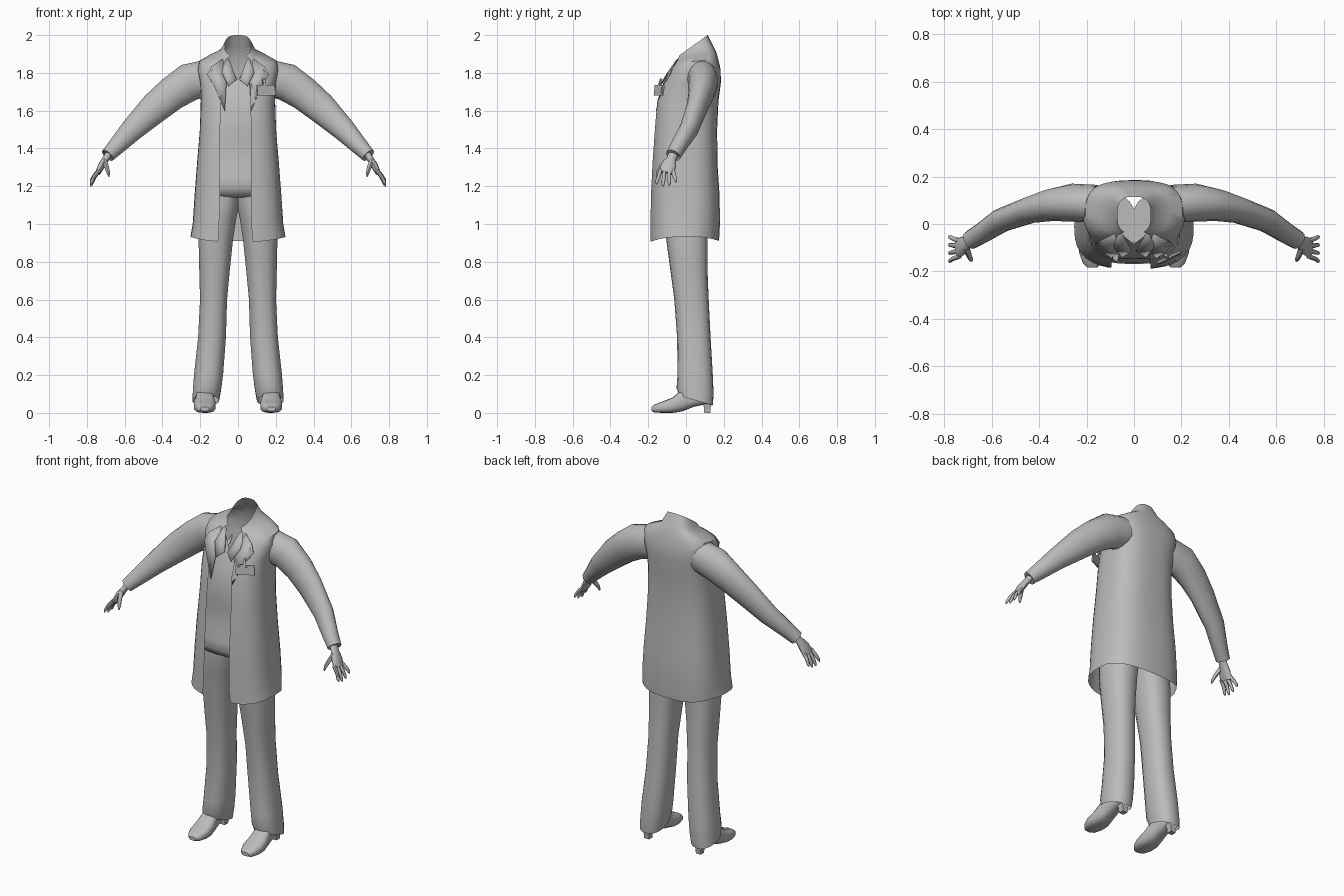
import bpy, bmesh, math
from mathutils import Vector

default_cube = bpy.data.objects.get("Cube")
if default_cube:
    bpy.data.objects.remove(default_cube)

grey = bpy.data.materials.new("plain_grey")
grey.use_nodes = True
grey.diffuse_color = (0.5, 0.5, 0.5, 1)
grey.node_tree.nodes["Principled BSDF"].inputs["Base Color"].default_value = (0.5, 0.5, 0.5, 1)
parts = []


def finish(name, bm, mirrored=False):
    bmesh.ops.recalc_face_normals(bm, faces=bm.faces)
    mesh = bpy.data.meshes.new(name)
    bm.to_mesh(mesh)
    bm.free()
    mesh.materials.append(grey)
    obj = bpy.data.objects.new(name, mesh)
    bpy.context.collection.objects.link(obj)
    if mirrored:
        obj.modifiers.new("other_side", 'MIRROR').use_mirror_merge = False
    parts.append(obj)
    return obj


def loft(name, rings, closed=True, caps=(True, True), mirrored=False):
    """Skin a list of equal point rows."""
    bm = bmesh.new()
    rows = [[bm.verts.new(p) for p in ring] for ring in rings]
    n = len(rows[0])
    for a, b in zip(rows, rows[1:]):
        for i in range(n if closed else n - 1):
            j = (i + 1) % n
            bm.faces.new((a[i], a[j], b[j], b[i]))
    for row, wanted in ((rows[0], caps[0]), (rows[-1], caps[1])):
        if closed and wanted:
            bm.faces.new(row)
    return finish(name, bm, mirrored)


def tube(name, stations, sides=12, caps=(True, True)):
    """Mirrored limb through (centre, thickness, breadth) stations; breadth runs along y."""
    centres = [Vector(s[0]) for s in stations]
    rings = []
    for i, (c, thick, broad) in enumerate(stations):
        d = (centres[min(i + 1, len(centres) - 1)] - centres[max(i - 1, 0)]).normalized()
        n = Vector((0, 1, 0)).cross(d).normalized()
        b = d.cross(n)
        angles = [math.tau * k / sides for k in range(sides)]
        rings.append([centres[i] + n * thick * math.cos(a) + b * broad * math.sin(a) for a in angles])
    return loft(name, rings, caps=caps, mirrored=True)


def power(v, e):
    return math.copysign(abs(v) ** e, v)


# Coat rows: front z, back z, half width, front y, back y, right gap, left gap
E = 0.72
coat_rows = [
    (.905, .91, .24, -.19, .175, .10, .075),
    (1.0, 1.0, .24, -.19, .18, .10, .07),
    (1.15, 1.15, .23, -.188, .178, .095, .07),
    (1.32, 1.32, .217, -.18, .167, .095, .07),
    (1.5, 1.5, .202, -.168, .165, .095, .07),
    (1.65, 1.65, .197, -.155, .172, .09, .065),
    (1.74, 1.75, .2, -.125, .185, .085, .065),
    (1.81, 1.82, .215, -.085, .183, .08, .07),
    (1.85, 1.875, .205, -.06, .17, .075, .07),
    (1.87, 1.91, .15, -.05, .16, .065, .065),
    (1.88, 1.94, .095, -.045, .145, .05, .05),
    (1.89, 2.0, .07, -.04, .115, .04, .04),
]


def coat_ring(row, steps=32):
    zf, zb, w, yf, yb, right, left = row
    start = math.asin((left / w) ** (1 / E))
    end = math.tau - math.asin((right / w) ** (1 / E))
    ring = []
    for k in range(steps + 1):
        t = start + (end - start) * k / steps
        f = (1 - power(math.cos(t), E)) / 2
        z = zf + (zb - zf) * f
        if row is coat_rows[0]:
            z += 0.025 * math.sin(t) ** 2
        flare = 1.05 if row is coat_rows[0] and math.cos(t) > -0.3 else 1
        ring.append((w * flare * power(math.sin(t), E), yf + (yb - yf) * f, z))
    return ring


def front_y(x, z):
    """Depth of the coat front at a given place."""
    for a, b in zip(coat_rows, coat_rows[1:]):
        if z <= b[0] or b is coat_rows[-1]:
            u = max(0, min(1, (z - a[0]) / (b[0] - a[0])))
            w, yf, yb = (a[i] + (b[i] - a[i]) * u for i in (2, 3, 4))
            r = min(abs(x) / w, 0.98)
            return (yf + yb) / 2 - (yb - yf) / 2 * (1 - r ** (2 / E)) ** (E / 2)


loft("coat", [coat_ring(r) for r in coat_rows], closed=False)


def flap(name, outline, lift, mirrored=True):
    """Thin cloth piece lying on the chest, lifted by an amount per corner."""
    bm = bmesh.new()
    vs = [bm.verts.new((x, front_y(x, z) - h, z)) for (x, z), h in zip(outline, lift)]
    bm.faces.new(vs)
    bmesh.ops.triangulate(bm, faces=bm.faces)
    obj = finish(name, bm, mirrored)
    obj.modifiers.new("cloth", 'SOLIDIFY').thickness = 0.004
    return obj


flap("lapel", [(.07, 1.6), (.13, 1.74), (.165, 1.79), (.13, 1.8), (.14, 1.835), (.08, 1.875), (.06, 1.76)],
     [.004, .016, .022, .016, .018, .008, .004])
flap("shirt_collar", [(.008, 1.765), (.05, 1.73), (.085, 1.80), (.07, 1.885), (.045, 1.87)],
     [.004, .014, .014, .006, .002])

# Shirt front with a V neck and a hem that tucks under
shirt = []
levels = 12
for k in range(levels + 1):
    row = []
    for i in range(13):
        x = -0.15 + 0.3 * i / 12
        top = min(1.765 + abs(x) * 1.5, 1.87)
        z = 1.19 + (top - 1.19) * k / levels
        belly = 0.018 + 0.012 * math.sin((z - 1.19) * 9) ** 2
        row.append((x, front_y(x, z) + belly, z))
    shirt.append(row)
hem = [(x, y + 0.025, 1.15) for x, y, z in shirt[0]]
under = [(x, y + 0.06, 1.14) for x, y, z in shirt[0]]
loft("shirt", [under, hem] + shirt, closed=False)

# Badge and its clip
def plate(name, centre, size, turn, tilt):
    bm = bmesh.new()
    bmesh.ops.create_cube(bm, size=1)
    bmesh.ops.scale(bm, vec=size, verts=bm.verts)
    obj = finish(name, bm)
    obj.location = centre
    obj.rotation_euler = (tilt, 0, turn)


plate("badge", (.148, -.142, 1.708), (.105, .008, .055), 0.45, -0.1)
plate("badge_inset", (.146, -.147, 1.708), (.085, .006, .036), 0.45, -0.1)
plate("badge_clip", (.138, -.137, 1.75), (.014, .009, .04), 0.45, -0.35)

# Sleeves with a turned-in cuff
tube("sleeve", [((.16, .085, 1.775), .095, .08), ((.26, .09, 1.75), .1, .08),
                ((.35, .08, 1.69), .09, .068), ((.44, .058, 1.615), .082, .055),
                ((.56, .015, 1.50), .062, .05), ((.64, -.038, 1.415), .047, .043),
                ((.69, -.068, 1.363), .038, .04), ((.685, -.066, 1.368), .026, .028)],
     sides=16, caps=(False, True))

# Hands
tube("palm", [((.68, -.064, 1.375), .02, .026), ((.7, -.078, 1.345), .018, .026),
              ((.722, -.092, 1.31), .019, .04), ((.742, -.103, 1.27), .014, .042)])
for i, label in enumerate(("index", "middle", "ring", "little")):
    y = -.136 + .022 * i
    drop = (0.0, .012, .008, -.01)[i]
    fan = -.02 + .012 * i
    tube(label + "_finger", [((.735, y, 1.285), .011, .011),
                             ((.762, y + fan / 2, 1.25 - drop / 2), .010, .010),
                             ((.776, y + fan, 1.222 - drop), .008, .008),
                             ((.780, y + fan, 1.21 - drop), .003, .003)], sides=8)
tube("thumb", [((.708, -.1, 1.335), .014, .016), ((.695, -.132, 1.3), .012, .013),
               ((.686, -.15, 1.27), .009, .01), ((.683, -.155, 1.25), .003, .004)], sides=8)

# Trouser legs: front z, back z, inner x, outer x, front y, back y
leg_rows = [
    (1.2, 1.2, -.01, .17, -.13, .12), (1.09, 1.09, -.005, .19, -.13, .125),
    (1.03, 1.03, .008, .2, -.12, .12), (.92, .92, .025, .21, -.105, .115),
    (.75, .75, .043, .206, -.082, .114), (.6, .6, .057, .202, -.062, .12),
    (.4, .4, .063, .212, -.047, .13), (.2, .2, .078, .234, -.045, .142),
    (.13, .1, .09, .24, -.05, .146), (.09, .04, .1, .242, -.035, .142),
]
legs = []
for zf, zb, xi, xo, yf, yb in leg_rows:
    ring = []
    for k in range(18):
        a = math.tau * k / 18
        c, s = power(math.cos(a), 0.85), power(math.sin(a), 0.85)
        ring.append(((xi + xo) / 2 + (xo - xi) / 2 * s, (yf + yb) / 2 - (yb - yf) / 2 * c,
                     (zf + zb) / 2 + (zf - zb) / 2 * c))
    legs.append(ring)
loft("trouser_leg", legs, caps=(True, False), mirrored=True)

# Shoes: y, half width, sole z, top z
shoe = []
for y, w, low, high in [(-.183, .022, .01, .032), (-.165, .04, .002, .045), (-.12, .057, 0, .062),
                        (-.07, .058, 0, .082), (-.02, .048, .008, .125), (.04, .042, .032, .14),
                        (.1, .042, .045, .13), (.132, .025, .045, .11)]:
    ring = []
    for k in range(14):
        a = math.tau * k / 14
        s, c = power(math.sin(a), 0.8), power(math.cos(a), 0.6)
        ring.append((.176 + w * s, y, (low + high) / 2 + (high - low) / 2 * c))
    shoe.append(ring)
loft("shoe", shoe, mirrored=True)
heel = [[(.172 + sx * w, .113 + sy * w, z) for sx, sy in ((-1, -1), (1, -1), (1, 1), (-1, 1))]
        for z, w in ((0, .016), (.03, .018), (.06, .026))]
loft("shoe_heel", heel, mirrored=True)

# Smooth shading with crisp edges
bpy.ops.object.select_all(action='DESELECT')
for obj in parts:
    obj.select_set(True)
bpy.context.view_layer.objects.active = parts[0]
bpy.ops.object.shade_smooth_by_angle(angle=math.radians(45))
